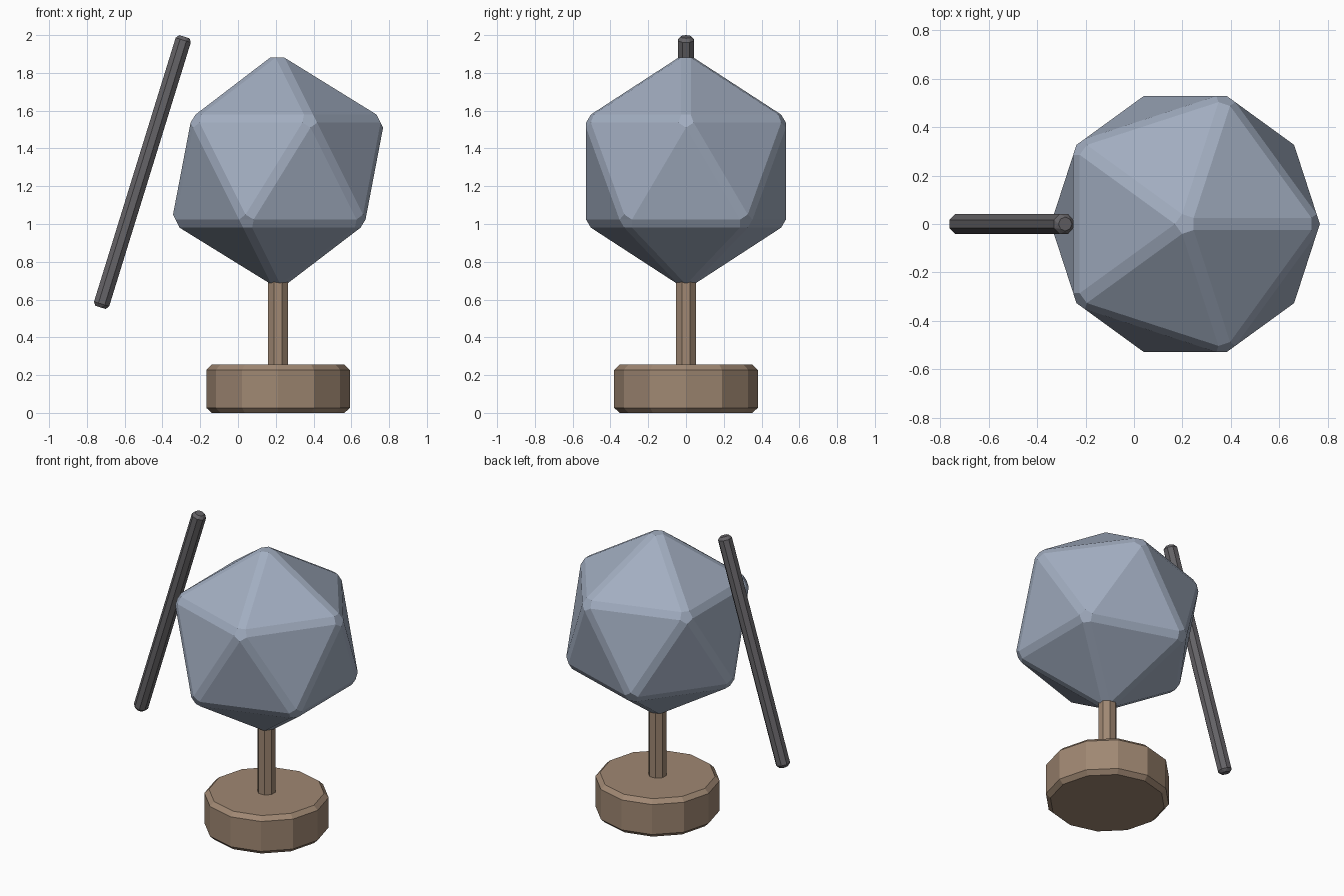
import bpy

default = bpy.data.objects.get("Cube")
if default:
    bpy.data.objects.remove(default, do_unlink=True)

AXIS_X = 0.212      # vertical axis shared by base, post and crown
BEVEL = 0.027


def material(name, rgb):
    mat = bpy.data.materials.new(name)
    mat.use_nodes = True
    mat.diffuse_color = (*rgb, 1)
    bsdf = next(n for n in mat.node_tree.nodes if n.type == 'BSDF_PRINCIPLED')
    bsdf.inputs["Base Color"].default_value = (*rgb, 1)
    return mat


wood = material("brown wood", (0.35, 0.245, 0.17))
slate = material("blue grey", (0.36, 0.42, 0.53))
iron = material("dark grey", (0.13, 0.125, 0.135))


def finish(name, mat):
    """Name the active object, colour it and chamfer its sharp edges."""
    obj = bpy.context.object
    obj.name = name
    obj.data.materials.append(mat)
    mod = obj.modifiers.new("Chamfer", 'BEVEL')
    mod.width = BEVEL
    mod.segments = 1
    mod.limit_method = 'ANGLE'
    mod.angle_limit = 0.61
    mod.use_clamp_overlap = True
    return obj


def cylinder(name, mat, sides, radius, depth, location, tilt=0):
    bpy.ops.mesh.primitive_cylinder_add(vertices=sides, radius=radius, depth=depth,
                                        location=location, rotation=(0, tilt, 0))
    return finish(name, mat)


# Round base and post
cylinder("base", wood, 12, 0.38, 0.255, (AXIS_X, 0, 0.1275))
cylinder("post", wood, 8, 0.0617, 0.52, (AXIS_X, 0, 0.47))

# Faceted crown
bpy.ops.mesh.primitive_ico_sphere_add(subdivisions=1, radius=0.633,
                                      location=(AXIS_X, 0, 1.28))
finish("faceted_crown", slate)

# Leaning rod
cylinder("leaning_rod", iron, 8, 0.0492, 1.5, (-0.506, 0, 1.275), tilt=0.3)
